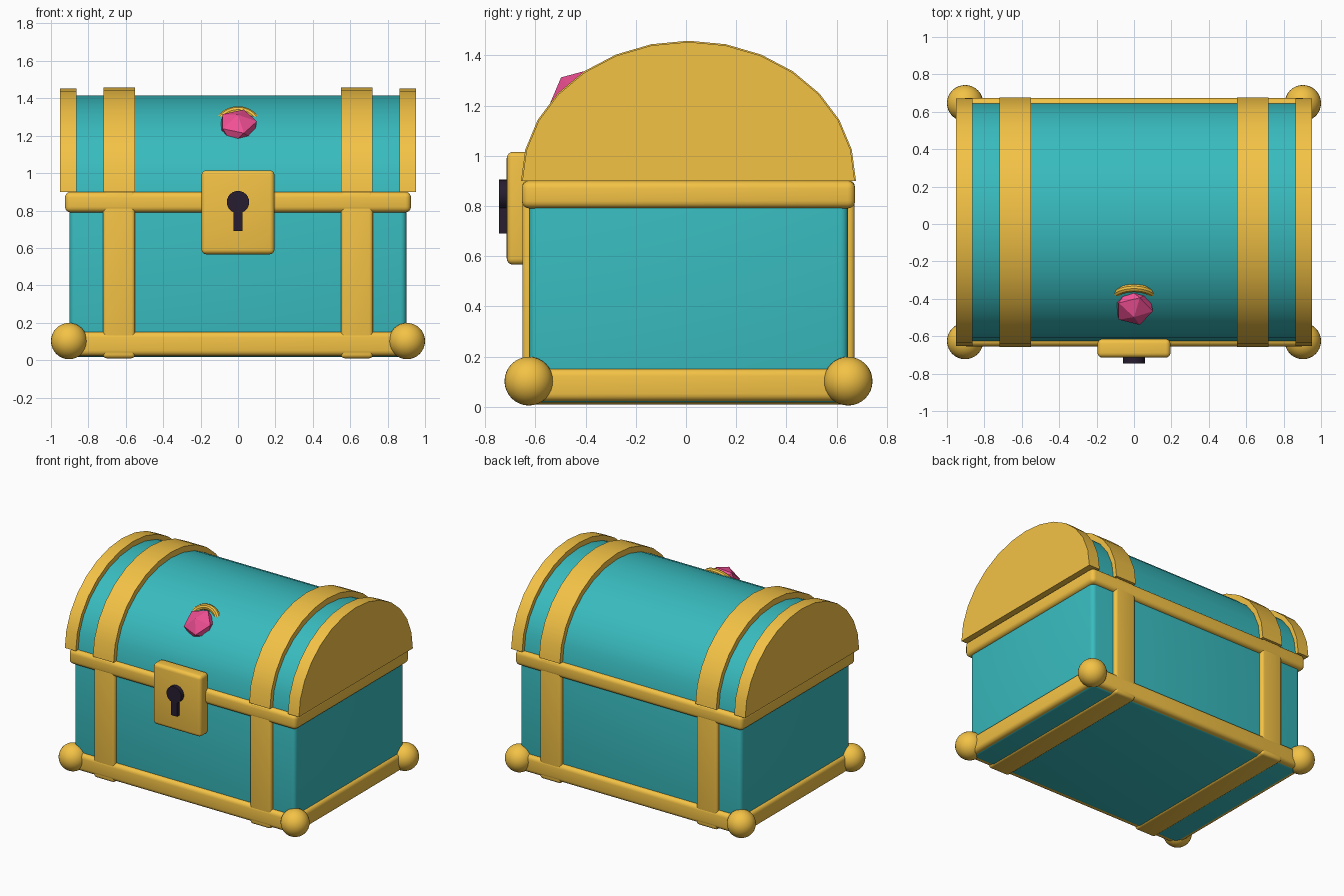
import bpy, bmesh, math

if "Cube" in bpy.data.objects:
    bpy.data.objects.remove(bpy.data.objects["Cube"])

YC = 0.01  # chest centre in y


def material(name, rgb):
    m = bpy.data.materials.new(name)
    m.diffuse_color = (*rgb, 1)
    m.use_nodes = True
    m.node_tree.nodes["Principled BSDF"].inputs["Base Color"].default_value = m.diffuse_color
    return m


GOLD = material("gold", (0.90, 0.54, 0.06))
TEAL = material("teal", (0.04, 0.50, 0.52))
PINK = material("pink", (0.88, 0.08, 0.30))
DARK = material("dark", (0.02, 0.012, 0.03))


def finish(name, mat, smooth=True):
    o = bpy.context.object
    o.name = name
    o.data.materials.append(mat)
    if smooth:
        bpy.ops.object.shade_smooth_by_angle(angle=math.radians(35))
    return o


def box(name, x, y, z, mat, bevel=0.0):
    """Box from (min, max) ranges with rounded edges."""
    bpy.ops.mesh.primitive_cube_add(size=1, location=[sum(r) / 2 for r in (x, y, z)])
    o = bpy.context.object
    o.scale = [r[1] - r[0] for r in (x, y, z)]
    bpy.ops.object.transform_apply(location=False, rotation=False, scale=True)
    if bevel:
        bm = bmesh.new()
        bm.from_mesh(o.data)
        bmesh.ops.bevel(bm, geom=bm.edges[:], offset=bevel, segments=4,
                        profile=0.5, affect='EDGES')
        bm.to_mesh(o.data)
        bm.free()
    return finish(name, mat)


def half_barrel(name, x0, x1, a, b, mat, z=0.9, n=14):
    """Half-ellipse profile in yz extruded along x."""
    bm = bmesh.new()
    ring = [bm.verts.new((x0, YC + a * math.cos(math.pi * i / n),
                          z + b * math.sin(math.pi * i / n))) for i in range(n + 1)]
    face = bm.faces.new(ring)
    ext = bmesh.ops.extrude_face_region(bm, geom=[face], use_keep_orig=True)
    bmesh.ops.translate(bm, vec=(x1 - x0, 0, 0),
                        verts=[g for g in ext["geom"] if isinstance(g, bmesh.types.BMVert)])
    bmesh.ops.recalc_face_normals(bm, faces=bm.faces)
    me = bpy.data.meshes.new(name)
    bm.to_mesh(me)
    bm.free()
    o = bpy.data.objects.new(name, me)
    bpy.context.collection.objects.link(o)
    bpy.ops.object.select_all(action='DESELECT')
    o.select_set(True)
    bpy.context.view_layer.objects.active = o
    return finish(name, mat)


def yr(h):
    return (YC - h, YC + h)


# Chest body and domed lid
box("body", (-0.9, 0.9), yr(0.635), (0.018, 0.9), TEAL, 0.03)
half_barrel("lid", -0.9, 0.9, 0.635, 0.515, TEAL)

# Horizontal rims
box("bottom_rim", (-0.92, 0.92), yr(0.664), (0.022, 0.152), GOLD, 0.03)
box("middle_rim", (-0.925, 0.925), yr(0.664), (0.79, 0.9), GOLD, 0.03)

# Straps, lid bands, lid end plates and corner balls on both sides
for side, s in (("left", -1), ("right", 1)):
    box(f"strap_{side}", sorted((s * 0.55, s * 0.722)), yr(0.662), (0.01, 0.9), GOLD, 0.02)
    half_barrel(f"lid_band_{side}", s * 0.552, s * 0.72, 0.667, 0.558, GOLD)
    half_barrel(f"lid_end_{side}", s * 0.863, s * 0.952, 0.662, 0.553, GOLD)
    for end, t in (("front", -1), ("back", 1)):
        bpy.ops.mesh.primitive_uv_sphere_add(segments=32, ring_count=16, radius=0.097,
                                             location=(s * 0.903, YC + t * 0.636, 0.102))
        finish(f"corner_ball_{end}_{side}", GOLD)

# Lock plate and keyhole
box("lock_plate", (-0.195, 0.195), (-0.714, -0.615), (0.566, 1.015), GOLD, 0.025)
bpy.ops.mesh.primitive_cylinder_add(vertices=24, radius=0.06, depth=0.05,
                                    location=(0, -0.72, 0.845),
                                    rotation=(math.pi / 2, 0, 0))
finish("keyhole_round", DARK)
box("keyhole_slot", (-0.025, 0.025), (-0.744, -0.69), (0.69, 0.845), DARK)

# Faceted gem and its half-sunk ring
bpy.ops.mesh.primitive_ico_sphere_add(subdivisions=1, radius=0.113,
                                      location=(0, -0.442, 1.248),
                                      rotation=(math.radians(41), 0, 0))
bpy.context.object.scale = (1, 1, 0.75)
finish("gem", PINK, smooth=False)
bpy.ops.mesh.primitive_torus_add(major_radius=0.11, minor_radius=0.022,
                                 major_segments=32, minor_segments=10,
                                 location=(0, -0.398, 1.24),
                                 rotation=(math.radians(60), 0, 0))
finish("gem_ring", GOLD)
